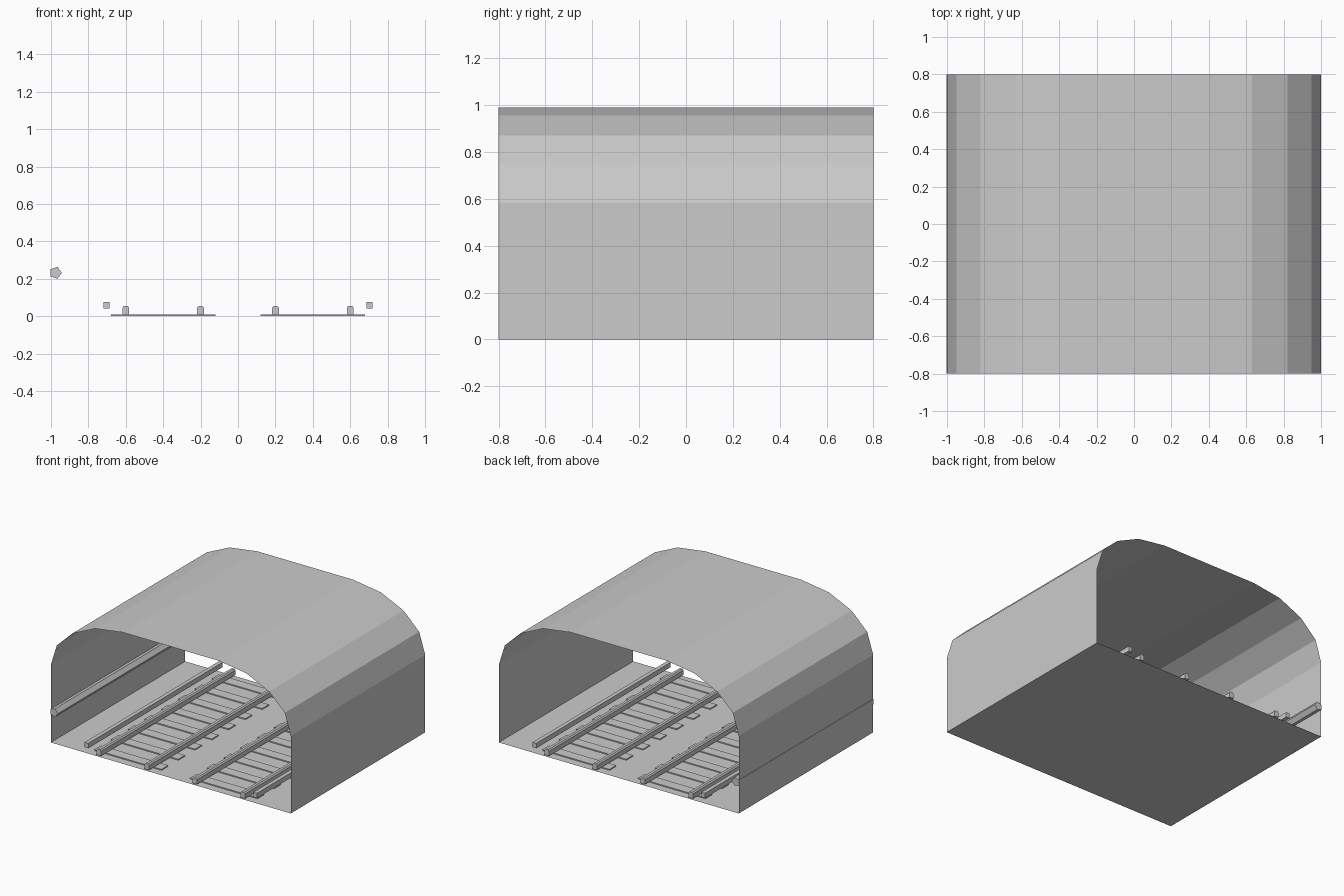
import bpy, math

if "Cube" in bpy.data.objects:
    bpy.data.objects.remove(bpy.data.objects["Cube"])

L = 0.8  # half length of the tunnel


def make(name, verts, faces):
    me = bpy.data.meshes.new(name)
    me.from_pydata(verts, [], faces)
    me.update()
    ob = bpy.data.objects.new(name, me)
    bpy.context.collection.objects.link(ob)
    return ob


def sweep(name, profile, caps=True):
    """Run an x-z profile (clockwise-free closed loop) along y."""
    n = len(profile)
    verts = [(x, -L, z) for x, z in profile] + [(x, L, z) for x, z in profile]
    faces = [((i + 1) % n, i, i + n, (i + 1) % n + n) for i in range(n)]
    if caps:
        faces += [tuple(range(n)), tuple(reversed(range(n, 2 * n)))]
    return make(name, verts, faces)


def box(name, x0, x1, y0, y1, z0, z1):
    bpy.ops.mesh.primitive_cube_add(size=1, location=((x0 + x1) / 2, (y0 + y1) / 2, (z0 + z1) / 2))
    ob = bpy.context.object
    ob.name = name
    ob.scale = (x1 - x0, y1 - y0, z1 - z0)
    return ob


# Tunnel lining: thin open-ended arch with floor
half = [(1, 0), (1, 0.585), (0.95, 0.745), (0.82, 0.87), (0.63, 0.957), (0.4, 0.99)]
arch = half + [(-x, z) for x, z in reversed(half)]
sweep("tunnel_lining", arch, caps=False)

for side, label in ((-1, "left"), (1, "right")):
    # Running rails with narrowed head
    for x in (0.2, 0.6):
        c = side * x
        sweep(f"{label}_rail", [(c - 0.018, 0.01), (c + 0.018, 0.01), (c + 0.018, 0.045),
                                (c + 0.010, 0.055), (c - 0.010, 0.055), (c - 0.018, 0.045)])
    # Raised power rail
    c = side * 0.703
    box(f"{label}_power_rail", c - 0.015, c + 0.015, -L, L, 0.04, 0.077)
    # Sleepers
    for i in range(8):
        y = -0.7 + 0.2 * i
        box(f"{label}_sleeper", side * 0.4 - 0.28, side * 0.4 + 0.28, y - 0.04, y + 0.04, 0.002, 0.01)

# Five-sided service pipe on the left wall
pipe = [(-0.975 + 0.033 * math.cos(math.tau * i / 5), 0.232 + 0.033 * math.sin(math.tau * i / 5))
        for i in range(5)]
sweep("wall_pipe", pipe)
